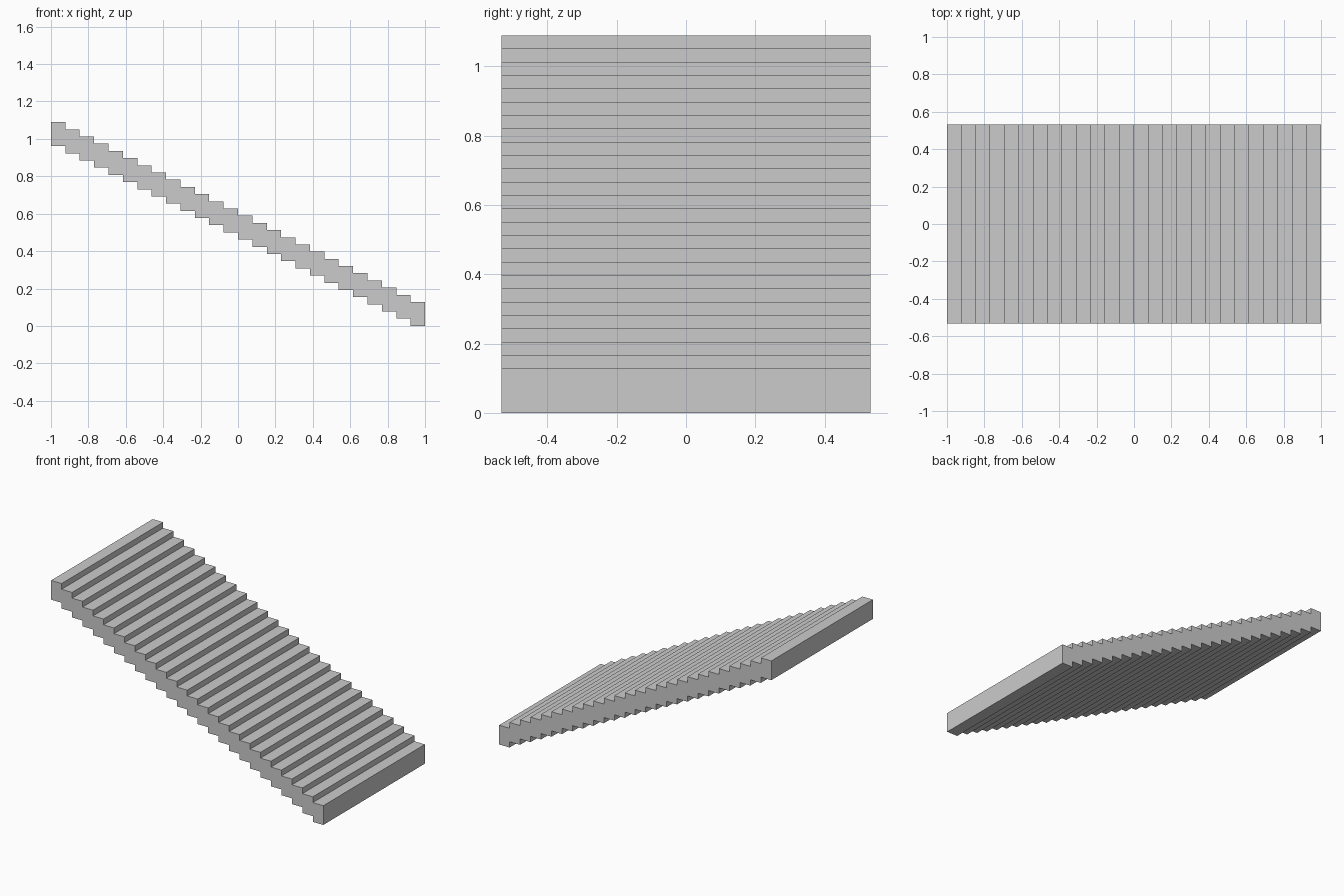
import bpy, bmesh

if "Cube" in bpy.data.objects:
    bpy.data.objects.remove(bpy.data.objects["Cube"])

STEPS = 26
RUN = 2.0 / STEPS        # tread depth
RISE = RUN / 2           # drop per step
THICK = 0.128            # vertical thickness of each step
HALF_W = 0.533

# Stepped side profile: top edge going down to the right, underside coming back
top, under = [], []
for i in range(STEPS):
    x0, x1 = -1 + i * RUN, -1 + (i + 1) * RUN
    z = (STEPS - 1 - i) * RISE
    top += [(x0, z + THICK), (x1, z + THICK)]
    under += [(x0, z), (x1, z)]
profile = top + under[::-1]

# Extrude the profile across the width of the staircase
bm = bmesh.new()
side = bm.faces.new([bm.verts.new((x, -HALF_W, z)) for x, z in profile])
ext = bmesh.ops.extrude_face_region(bm, geom=[side], use_keep_orig=True)
moved = [g for g in ext["geom"] if isinstance(g, bmesh.types.BMVert)]
bmesh.ops.translate(bm, verts=moved, vec=(0, 2 * HALF_W, 0))
bmesh.ops.recalc_face_normals(bm, faces=bm.faces)

mesh = bpy.data.meshes.new("staircase")
bm.to_mesh(mesh)
bm.free()
bpy.context.collection.objects.link(bpy.data.objects.new("staircase", mesh))
